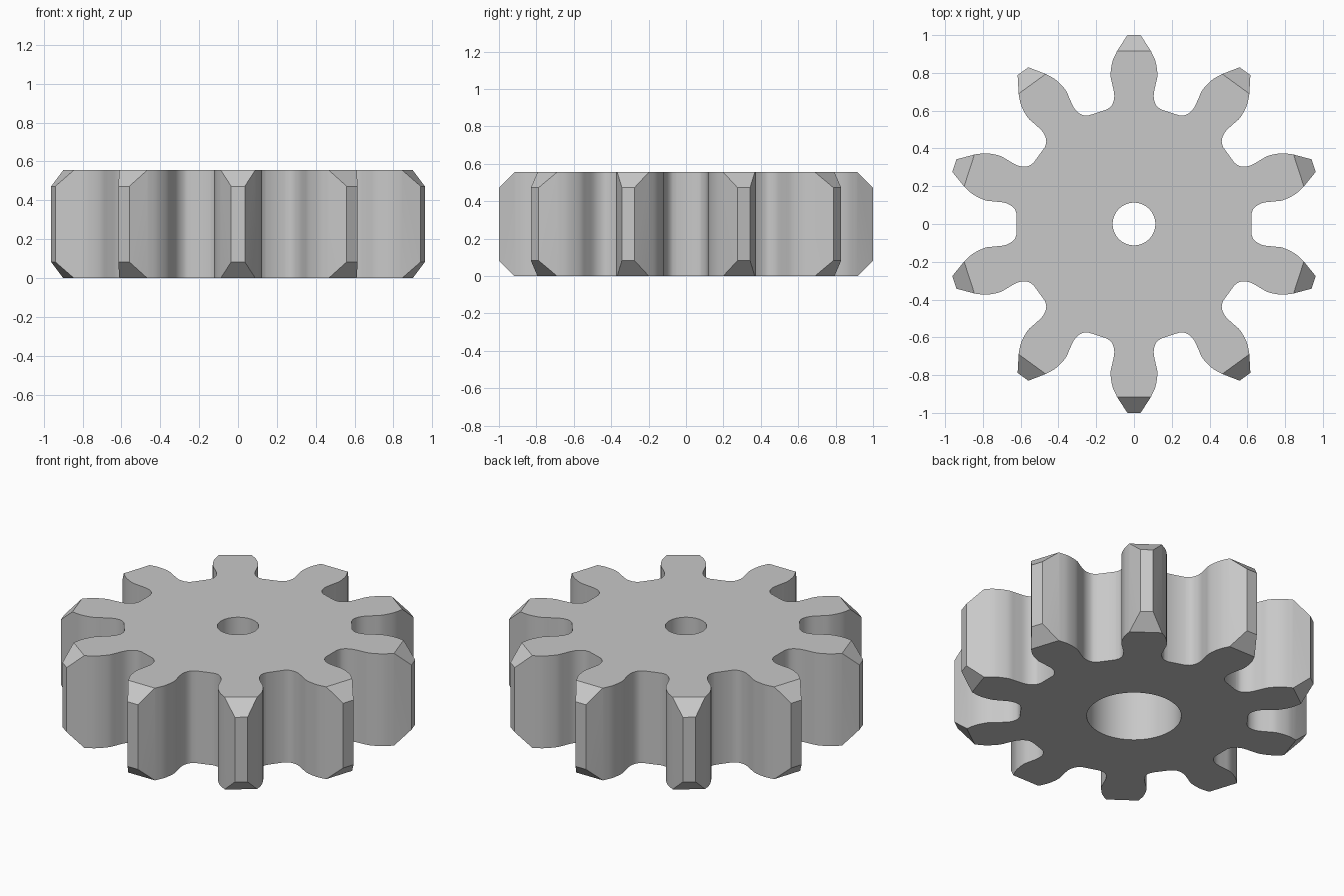
import bpy, bmesh, math
from mathutils import Vector, Matrix

if "Cube" in bpy.data.objects:
    bpy.data.objects.remove(bpy.data.objects["Cube"])

TEETH, HEIGHT, CHAMFER = 10, 0.555, 0.083
STEP = math.tau / TEETH

grey = bpy.data.materials.new("plain grey")
grey.use_nodes = True
grey.diffuse_color = (0.58, 0.58, 0.58, 1)
grey.node_tree.nodes["Principled BSDF"].inputs["Base Color"].default_value = grey.diffuse_color


def make_object(name, bm):
    bmesh.ops.recalc_face_normals(bm, faces=bm.faces)
    mesh = bpy.data.meshes.new(name)
    bm.to_mesh(mesh)
    bm.free()
    mesh.materials.append(grey)
    obj = bpy.data.objects.new(name, mesh)
    bpy.context.collection.objects.link(obj)
    return obj


def smooth_path(points, steps=4):
    """Catmull-Rom curve through the points."""
    pts = [Vector(p) for p in points]
    padded = [2 * pts[0] - pts[1]] + pts + [2 * pts[-1] - pts[-2]]
    path = []
    for a, b, c, d in zip(padded, padded[1:], padded[2:], padded[3:]):
        for i in range(steps):
            t = i / steps
            path.append(0.5 * (2 * b + (c - a) * t + (2 * a - 5 * b + 4 * c - d) * t**2
                               + (3 * b - a - 3 * c + d) * t**3))
    return path + [pts[-1]]


# Half tooth, pointing along +y: tip corner, then curved flank down to the root
flank = [Vector((0.035, 1.0))] + smooth_path([
    (0.09, 0.915), (0.114, 0.86), (0.124, 0.79), (0.115, 0.74),
    (0.105, 0.69), (0.107, 0.655), (0.12, 0.625), (0.144, 0.606)])
tooth = [Vector((-p.x, p.y)) for p in reversed(flank)] + flank

# Extruded gear outline
bm = bmesh.new()
outline = []
for i in range(TEETH):
    turn = Matrix.Rotation(-i * STEP, 2)
    outline += [bm.verts.new((turn @ p).to_3d()) for p in tooth]
base = bm.faces.new(outline)
extruded = bmesh.ops.extrude_face_region(bm, geom=[base], use_keep_orig=True)
top_verts = [v for v in extruded["geom"] if isinstance(v, bmesh.types.BMVert)]
bmesh.ops.translate(bm, verts=top_verts, vec=(0, 0, HEIGHT))
bmesh.ops.recalc_face_normals(bm, faces=bm.faces)

# Flat chamfers on the upper and lower end of every tooth tip
for i in range(TEETH):
    outward = Vector((math.sin(i * STEP), math.cos(i * STEP), 0))
    for z, up in ((0, -1), (HEIGHT, 1)):
        cut = bmesh.ops.bisect_plane(
            bm, geom=bm.verts[:] + bm.edges[:] + bm.faces[:], dist=1e-5,
            plane_co=outward * (1 - CHAMFER) + Vector((0, 0, z)),
            plane_no=outward + Vector((0, 0, up)), clear_outer=True)
        rim = [e for e in cut["geom_cut"] if isinstance(e, bmesh.types.BMEdge)]
        bmesh.ops.holes_fill(bm, edges=rim)
gear = make_object("gear_body", bm)

# Stepped bore: narrow shaft hole above, wide recess below
SIDES = 64
bm = bmesh.new()
rings = []
for radius, z in ((0.258, -0.1), (0.258, 0.4), (0.113, 0.4), (0.113, 0.7)):
    rings.append([bm.verts.new((radius * math.cos(a), radius * math.sin(a), z))
                  for a in (k * math.tau / SIDES for k in range(SIDES))])
for low, high in zip(rings, rings[1:]):
    for k in range(SIDES):
        n = (k + 1) % SIDES
        bm.faces.new((low[k], low[n], high[n], high[k]))
bm.faces.new(rings[0])
bm.faces.new(rings[-1])
bore = make_object("bore_cutter", bm)
bore.hide_render = True

# Cut the bore, then drop the cutter
cut = gear.modifiers.new("bore", "BOOLEAN")
cut.operation = "DIFFERENCE"
cut.solver = "EXACT"
cut.object = bore
bpy.ops.object.select_all(action="DESELECT")
gear.select_set(True)
bpy.context.view_layer.objects.active = gear
bpy.ops.object.modifier_apply(modifier=cut.name)
bpy.data.objects.remove(bore)

# Smooth flanks and bore, sharp chamfers and rims
bpy.ops.object.shade_smooth_by_angle(angle=math.radians(30))
